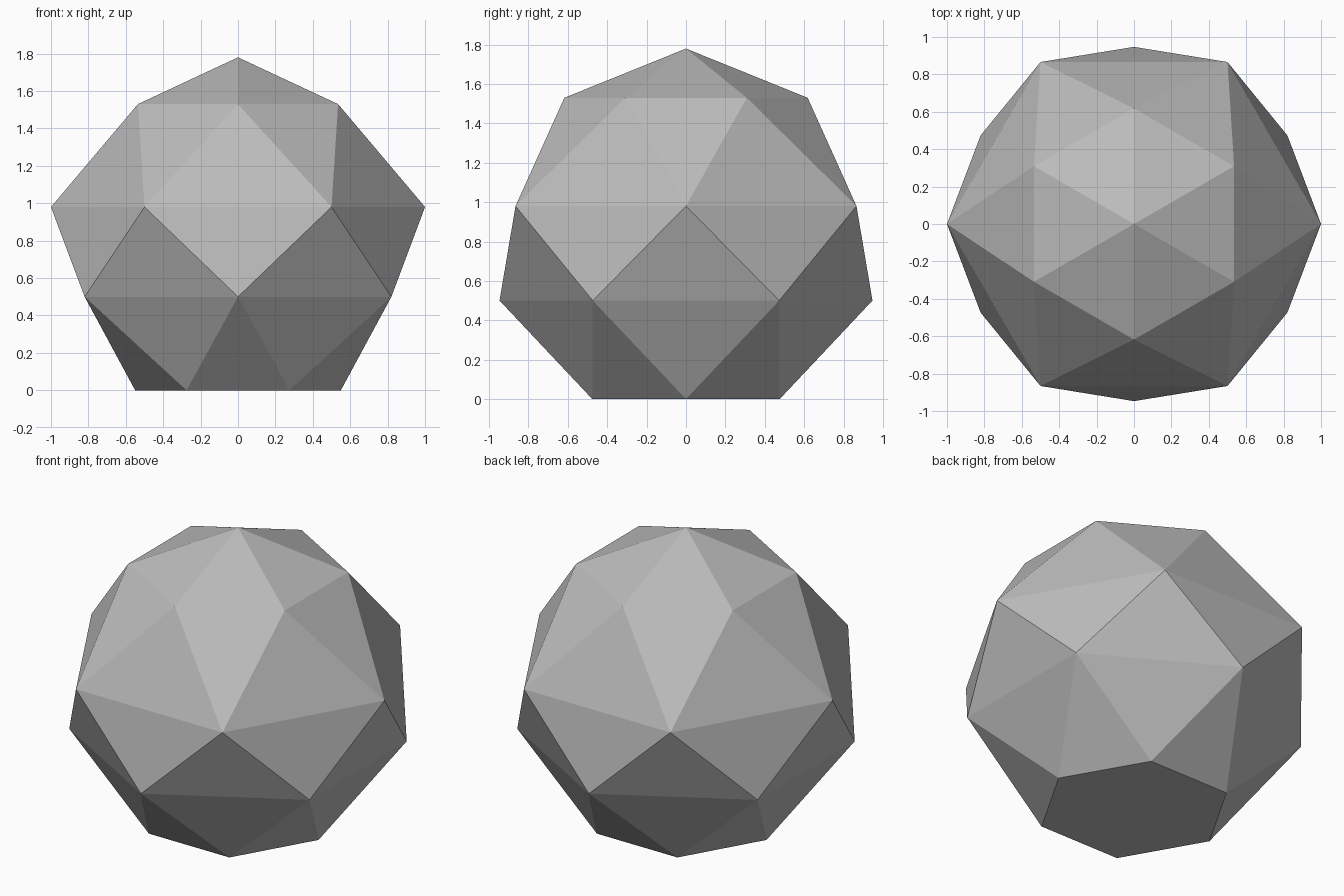
import bpy, bmesh
from math import cos, sin, pi

if "Cube" in bpy.data.objects:
    bpy.data.objects.remove(bpy.data.objects["Cube"])

# Stacked six-sided rings from bottom to top: radius, height, turn
RINGS = [(0.55, 0.0, 0), (0.947, 0.5, pi / 6), (1.0, 0.98, 0), (0.618, 1.53, pi / 6)]
APEX = 1.78
SIDES = 6

grey = bpy.data.materials.new("plain grey")
grey.diffuse_color = (0.5, 0.5, 0.5, 1)
grey.use_nodes = True
grey.node_tree.nodes["Principled BSDF"].inputs["Base Color"].default_value = grey.diffuse_color

bm = bmesh.new()
rings = [[bm.verts.new((r * cos(turn + k * 2 * pi / SIDES), r * sin(turn + k * 2 * pi / SIDES), z))
          for k in range(SIDES)] for r, z, turn in RINGS]

# Flat base
bm.faces.new(rings[0][::-1])

# Bands of alternating triangles between staggered rings
for i, (low, high) in enumerate(zip(rings, rings[1:])):
    for k in range(SIDES):
        n = (k + 1) % SIDES
        if RINGS[i][2] == 0:
            bm.faces.new((low[k], low[n], high[k]))
            bm.faces.new((low[n], high[n], high[k]))
        else:
            bm.faces.new((low[k], low[n], high[n]))
            bm.faces.new((low[k], high[n], high[k]))

# Pointed cap
tip = bm.verts.new((0, 0, APEX))
for k in range(SIDES):
    bm.faces.new((rings[-1][k], rings[-1][(k + 1) % SIDES], tip))

bmesh.ops.recalc_face_normals(bm, faces=bm.faces)
mesh = bpy.data.meshes.new("faceted_ball")
bm.to_mesh(mesh)
bm.free()
mesh.materials.append(grey)
bpy.context.collection.objects.link(bpy.data.objects.new("faceted_ball", mesh))
